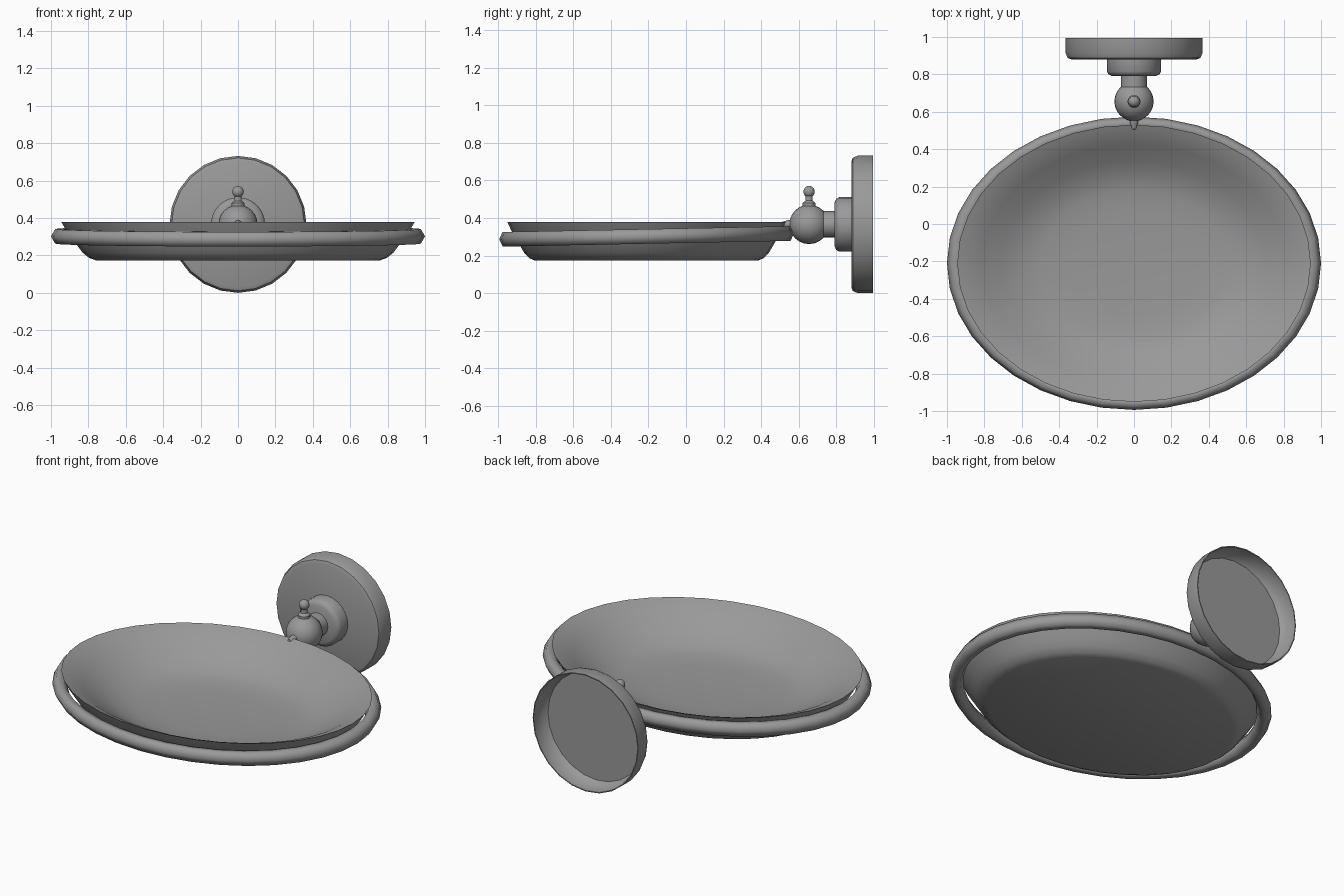
import bpy, bmesh
from math import sin, cos, pi, radians
from mathutils import Matrix

cube = bpy.data.objects.get("Cube")
if cube:
    bpy.data.objects.remove(cube, do_unlink=True)

metal = bpy.data.materials.new("grey metal")
metal.use_nodes = True
grey = (0.32, 0.32, 0.32, 1)
metal.diffuse_color = grey
metal.node_tree.nodes["Principled BSDF"].inputs["Base Color"].default_value = grey

UP = Matrix.Identity(4)
BACK = Matrix.Rotation(-pi / 2, 4, "X")   # turns a lathe axis towards +y
OVAL = Matrix.Diagonal((1, 0.784, 1, 1))


def lathe(name, profile, place, segments, closed=False, sharp=45):
    """Spin (radius, height) points round z, then place the result."""
    bm = bmesh.new()
    rings = []
    for r, h in profile:
        if r == 0:
            rings.append([bm.verts.new((0, 0, h))] * segments)
        else:
            rings.append([bm.verts.new((r * cos(2 * pi * i / segments),
                                        r * sin(2 * pi * i / segments), h))
                          for i in range(segments)])
    pairs = list(zip(rings, rings[1:]))
    if closed:
        pairs.append((rings[-1], rings[0]))
    for a, b in pairs:
        for i in range(segments):
            j = (i + 1) % segments
            bm.faces.new(list(dict.fromkeys((a[i], a[j], b[j], b[i]))))
    bm.transform(place)
    bmesh.ops.recalc_face_normals(bm, faces=bm.faces)
    mesh = bpy.data.meshes.new(name)
    bm.to_mesh(mesh)
    bm.free()
    mesh.materials.append(metal)
    mesh.shade_smooth()
    mesh.set_sharp_from_angle(angle=radians(sharp))
    obj = bpy.data.objects.new(name, mesh)
    bpy.context.collection.objects.link(obj)
    return obj


def ball(radius, height, steps=12):
    return [(0 if k in (0, steps) else radius * sin(pi * k / steps),
             height - radius * cos(pi * k / steps)) for k in range(steps + 1)]


# Oval dish: outer wall up to the flared rim, then the sloping inside
dish = [(0, 0.18), (0.76, 0.18), (0.795, 0.192), (0.83, 0.22), (0.86, 0.26),
        (0.92, 0.342), (0.945, 0.385),
        (0.925, 0.378), (0.87, 0.358), (0.81, 0.325), (0.7, 0.265),
        (0.6, 0.222), (0.5, 0.202), (0.35, 0.193), (0, 0.19)]
lathe("dish", dish, Matrix.Translation((0, -0.21, 0)) @ OVAL, 36)

# Slightly tilted support ring under the rim
tube = [(0.955 + 0.045 * cos(k * pi / 3), 0.045 * sin(k * pi / 3)) for k in range(6)]
lathe("support_ring", tube,
      Matrix.Translation((0, -0.21, 0.308)) @ Matrix.Rotation(0.02, 4, "X") @ OVAL,
      36, closed=True, sharp=80)

# Wall mount, with its axis running back at mid height
mount = Matrix.Translation((0, 0, 0.372)) @ BACK
plate = [(0, 0.88), (0.335, 0.88), (0.355, 0.888), (0.366, 0.915), (0.366, 0.995),
         (0.36, 0.995), (0.36, 0.915), (0.335, 0.888), (0, 0.888)]
lathe("wall_plate", plate, mount, 24)
collar = [(0, 0.79), (0.115, 0.79), (0.136, 0.8), (0.145, 0.815), (0.145, 0.884),
          (0, 0.884)]
lathe("collar", collar, mount, 24)
lathe("neck", [(0, 0.7), (0.07, 0.72), (0.07, 0.8), (0, 0.8)], mount, 20)
lathe("joint_ball", ball(0.105, 0.655), mount, 24)

# Peg holding the ring, and the small finial on top of the ball
lathe("ring_peg", [(0, 0.505), (0.012, 0.508), (0.022, 0.54), (0.025, 0.6), (0, 0.6)],
      mount, 12)
above = Matrix.Translation((0, 0.655, 0)) @ UP
lathe("finial_stem", [(0, 0.46), (0.035, 0.46), (0.035, 0.485), (0.02, 0.498),
                      (0.018, 0.54), (0, 0.54)], above, 14)
lathe("finial_ball", ball(0.031, 0.546, 8), above, 14)

# Stand the model on the ground
lowest = min((o.matrix_world @ v.co).z for o in bpy.context.collection.objects
             if o.type == "MESH" for v in o.data.vertices)
for o in bpy.context.collection.objects:
    if o.type == "MESH":
        o.location.z -= lowest
